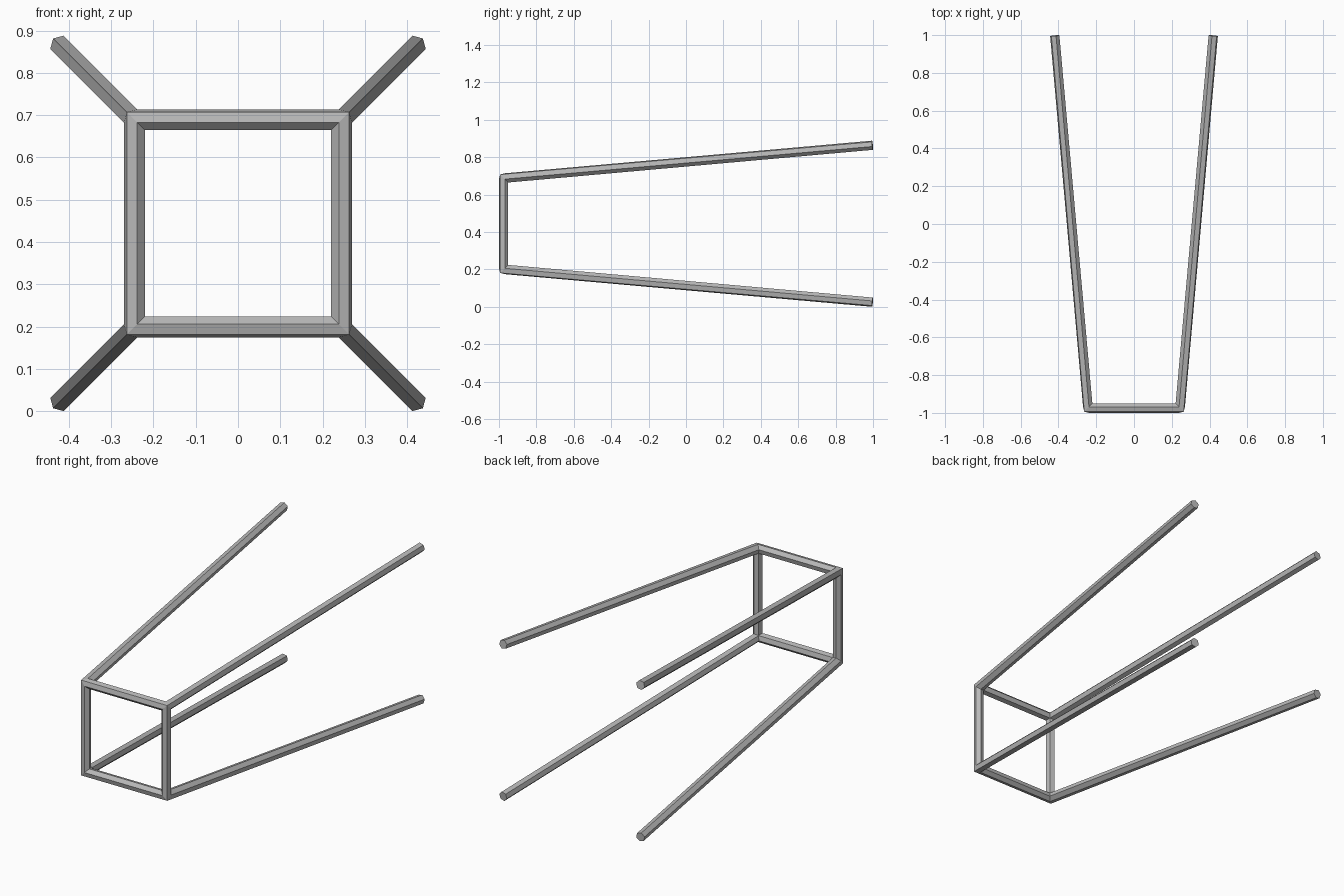
import bpy, bmesh
from math import sin, cos, radians
from mathutils import Vector

cube = bpy.data.objects.get("Cube")
if cube:
    bpy.data.objects.remove(cube, do_unlink=True)

RADIUS = 0.0255        # hexagonal tube radius
HALF = 0.245           # half width of the front frame
SPREAD = 0.4195        # half width across the free leg ends
MID_Z = 0.444
FRONT_Y, BACK_Y = -0.9754, 0.997

grey = bpy.data.materials.new("plain grey")
grey.use_nodes = True
colour = (0.48, 0.48, 0.48, 1)
grey.diffuse_color = colour
grey.node_tree.nodes["Principled BSDF"].inputs["Base Color"].default_value = colour

# Hexagon section: offsets along two outward directions of the joint
SECTION = [(RADIUS * cos(radians(a)), RADIUS * sin(radians(a))) for a in range(-15, 345, 60)]


def mitred_ring(joint, u, v, w):
    """Tube end where three tubes meet; u, v, w point out of the joint corner."""
    return [joint + u * a + v * b + w * min(a, b) for a, b in SECTION]


def tube(name, ring_a, ring_b, cap_b=False):
    bm = bmesh.new()
    va = [bm.verts.new(p) for p in ring_a]
    vb = [bm.verts.new(p) for p in ring_b]
    n = len(va)
    for i in range(n):
        j = (i + 1) % n
        bm.faces.new((va[i], va[j], vb[j], vb[i]))
    if cap_b:
        bm.faces.new(vb)
    bmesh.ops.recalc_face_normals(bm, faces=bm.faces)
    mesh = bpy.data.meshes.new(name)
    bm.to_mesh(mesh)
    bm.free()
    mesh.materials.append(grey)
    obj = bpy.data.objects.new(name, mesh)
    bpy.context.collection.objects.link(obj)


X, Z, FRONT = Vector((1, 0, 0)), Vector((0, 0, 1)), Vector((0, -1, 0))


def joint(sx, sz):
    return Vector((sx * HALF, FRONT_Y, MID_Z + sz * HALF))


sides = {-1: "right", 1: "left"}
levels = {-1: "lower", 1: "upper"}

# Square front frame
for s in (-1, 1):
    tube(f"frame_{levels[s]}_bar",
         mitred_ring(joint(-1, s), Z * s, FRONT, -X),
         mitred_ring(joint(1, s), Z * s, FRONT, X))
    tube(f"frame_{sides[s]}_post",
         mitred_ring(joint(s, -1), X * s, FRONT, -Z),
         mitred_ring(joint(s, 1), X * s, FRONT, Z))

# Splayed legs running back from the frame corners
for sx in (-1, 1):
    for sz in (-1, 1):
        start = joint(sx, sz)
        end = Vector((sx * SPREAD, BACK_Y, MID_Z + sz * SPREAD))
        tilt = (-FRONT).rotation_difference(end - start)
        far_ring = [end + tilt @ (X * sx * a + Z * sz * b) for a, b in SECTION]
        tube(f"{levels[sz]}_{sides[sx]}_leg",
             mitred_ring(start, X * sx, Z * sz, FRONT), far_ring, cap_b=True)
